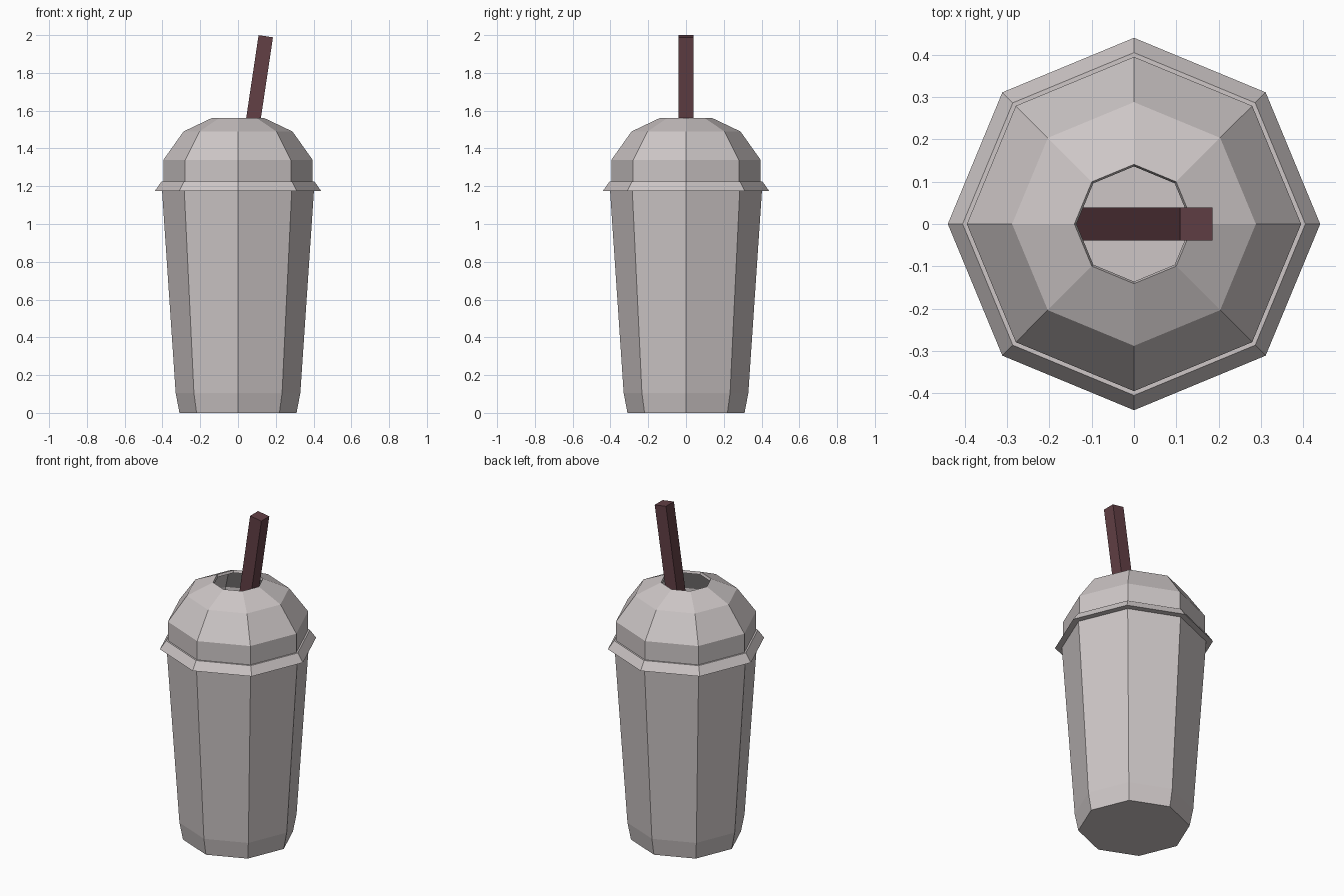
import bpy
import bmesh
from math import cos, sin, tau, radians
from mathutils import Matrix

cube = bpy.data.objects.get("Cube")
if cube:
    bpy.data.objects.remove(cube, do_unlink=True)

SIDES = 8


def make_material(name, color):
    mat = bpy.data.materials.new(name)
    mat.use_nodes = True
    mat.diffuse_color = color
    bsdf = next(n for n in mat.node_tree.nodes if n.type == 'BSDF_PRINCIPLED')
    bsdf.inputs["Base Color"].default_value = color
    bsdf.inputs["Roughness"].default_value = 0.8
    return mat


def add_object(name, bm, mat):
    mesh = bpy.data.meshes.new(name)
    bm.to_mesh(mesh)
    bm.free()
    mesh.materials.append(mat)
    obj = bpy.data.objects.new(name, mesh)
    bpy.context.collection.objects.link(obj)
    return obj


def lathe(name, profile, mat, floor=False):
    """Eight-sided shell from (radius, height) pairs, listed bottom to top."""
    bm = bmesh.new()
    rings = [[bm.verts.new((r * cos(tau * i / SIDES), r * sin(tau * i / SIDES), z))
              for i in range(SIDES)] for r, z in profile]
    for low, high in zip(rings, rings[1:]):
        for i in range(SIDES):
            j = (i + 1) % SIDES
            bm.faces.new((low[i], low[j], high[j], high[i]))
    if floor:
        bm.faces.new(rings[0][::-1])
    return add_object(name, bm, mat)


plastic = make_material("pale warm grey", (0.61, 0.565, 0.565, 1))
maroon = make_material("dark maroon", (0.122, 0.05, 0.06, 1))

# Tapered cup with a narrower foot
lathe("cup", [(0.31, 0), (0.33, 0.105), (0.402, 1.175)], plastic, floor=True)

# Flared rim of the lid, flat underneath
lathe("lid_rim", [(0.40, 1.175), (0.44, 1.175), (0.405, 1.225), (0.395, 1.225)], plastic)

# Domed lid with a small lip folded into the straw hole
lathe("lid_dome", [(0.395, 1.225), (0.395, 1.34), (0.288, 1.49),
                   (0.141, 1.56), (0.136, 1.545)], plastic)

# Square straw leaning to the side and reaching down into the cup
LENGTH, WIDTH = 1.9, 0.077
bm = bmesh.new()
bmesh.ops.create_cube(bm, size=1)
bmesh.ops.transform(
    bm, verts=bm.verts,
    matrix=Matrix.Translation((0.147, 0, 1.994))
    @ Matrix.Rotation(radians(8.5), 4, 'Y')
    @ Matrix.Translation((0, 0, -LENGTH / 2))
    @ Matrix.Diagonal((WIDTH, WIDTH, LENGTH, 1)))
add_object("straw", bm, maroon)
